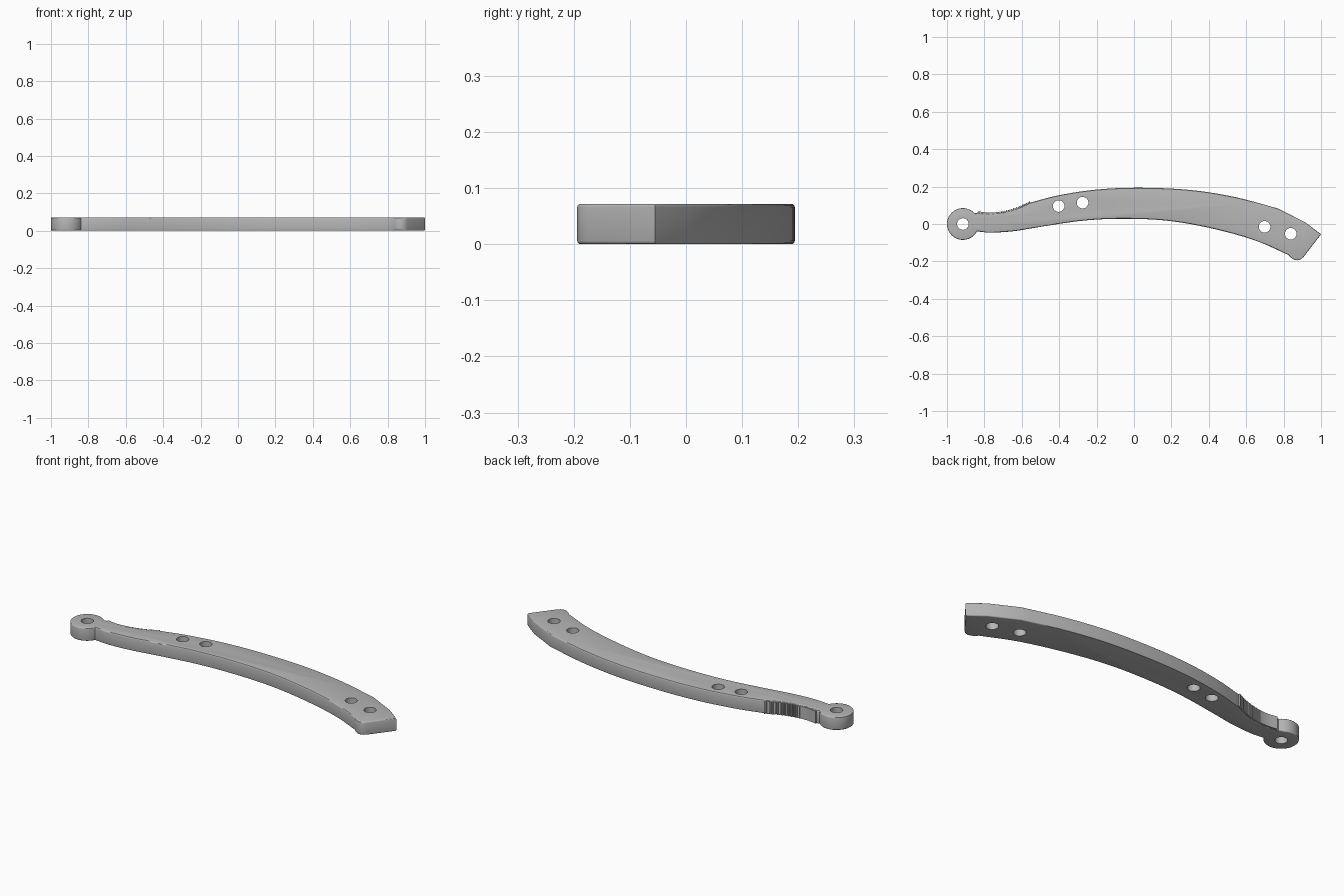
import bpy, bmesh
from math import radians, cos, sin, atan2
from mathutils import Vector, Matrix

HEIGHT = 0.072
EDGE = 0.006

default = bpy.data.objects.get("Cube")
if default:
    bpy.data.objects.remove(default, do_unlink=True)

grey = bpy.data.materials.new("plain_grey")
grey.use_nodes = True
colour = (0.47, 0.47, 0.47, 1)
grey.diffuse_color = colour
grey.node_tree.nodes["Principled BSDF"].inputs["Base Color"].default_value = colour


def spline(points, steps=5):
    """Smooth path through the points."""
    pts = [Vector(p) for p in points]
    pts = [2 * pts[0] - pts[1]] + pts + [2 * pts[-1] - pts[-2]]
    path = []
    for a, b, c, d in zip(pts, pts[1:], pts[2:], pts[3:]):
        for i in range(steps):
            t = i / steps
            path.append(0.5 * (2 * b + (c - a) * t + (2 * a - 5 * b + 4 * c - d) * t ** 2
                               + (3 * b - a - 3 * c + d) * t ** 3))
    return path + [pts[-2]]


def make_object(name, bm):
    mesh = bpy.data.meshes.new(name)
    bm.to_mesh(mesh)
    bm.free()
    mesh.materials.append(grey)
    obj = bpy.data.objects.new(name, mesh)
    bpy.context.collection.objects.link(obj)
    return obj


# Outline: pivot eye, lower edge, angled tip, upper edge, neck
eye = Vector((-0.915, 0))
arc = [eye + 0.085 * Vector((cos(radians(a)), sin(radians(a)))) for a in range(42, 333, 10)]
lower = spline([(-0.838, -0.04), (-0.76, -0.046), (-0.64, -0.038), (-0.505, -0.016),
                (-0.29, 0.016), (-0.08, 0.028), (0.165, 0.019), (0.4, -0.02),
                (0.64, -0.085), (0.825, -0.165)])
tip = [Vector(p) for p in ((0.84, -0.181), (0.858, -0.191), (0.875, -0.194),
                           (0.892, -0.189), (0.907, -0.176), (1, -0.055), (0.917, 0.008))]
upper = spline([(0.77, 0.083), (0.54, 0.144), (0.3, 0.182), (0.03, 0.194),
                (-0.2, 0.184), (-0.4, 0.154), (-0.553, 0.115)])
neck = spline([(-0.553, 0.115), (-0.63, 0.081), (-0.72, 0.058), (-0.78, 0.054), (-0.835, 0.061)])
outline = arc + lower + tip + upper + neck[1:]

# Arm: extruded outline with softened rims
bm = bmesh.new()
base = bm.faces.new([bm.verts.new((p.x, p.y, 0)) for p in outline])
top = bmesh.ops.extrude_face_region(bm, geom=[base])["geom"]
bmesh.ops.translate(bm, vec=(0, 0, HEIGHT), verts=[g for g in top if isinstance(g, bmesh.types.BMVert)])
bmesh.ops.recalc_face_normals(bm, faces=bm.faces)
rims = [e for e in bm.edges if abs(e.verts[0].co.z - e.verts[1].co.z) < 1e-5]
bmesh.ops.bevel(bm, geom=rims, offset=EDGE, segments=3, profile=0.5, affect='EDGES')
arm = make_object("arm", bm)

# Round through holes
bm = bmesh.new()
for x, y in ((-0.915, 0), (-0.403, 0.096), (-0.275, 0.114), (0.698, -0.015), (0.838, -0.052)):
    bmesh.ops.create_cone(bm, cap_ends=True, segments=32, radius1=0.031, radius2=0.031,
                          depth=0.3, matrix=Matrix.Translation((x, y, HEIGHT / 2)))
cutter = make_object("hole_cutter", bm)
cutter.hide_render = True
cut = arm.modifiers.new("holes", 'BOOLEAN')
cut.operation = 'DIFFERENCE'
cut.solver = 'EXACT'
cut.object = cutter
bpy.context.view_layer.objects.active = arm
arm.select_set(True)
bpy.ops.object.modifier_apply(modifier=cut.name)
bpy.data.objects.remove(cutter, do_unlink=True)
bpy.ops.object.shade_smooth_by_angle(angle=radians(30))

# Fine grip ribs along the upper side of the neck
bm = bmesh.new()
for a, b in zip(neck, neck[1:]):
    run = b - a
    turn = Matrix.Rotation(atan2(run.y, run.x), 4, 'Z')
    size = Matrix.Diagonal((0.006, 0.014, HEIGHT - 0.004, 1))
    for t in (0.25, 0.75):
        p = a + run * t
        bmesh.ops.create_cube(bm, size=1, matrix=Matrix.Translation((p.x, p.y, HEIGHT / 2)) @ turn @ size)
make_object("grip_ribs", bm)
